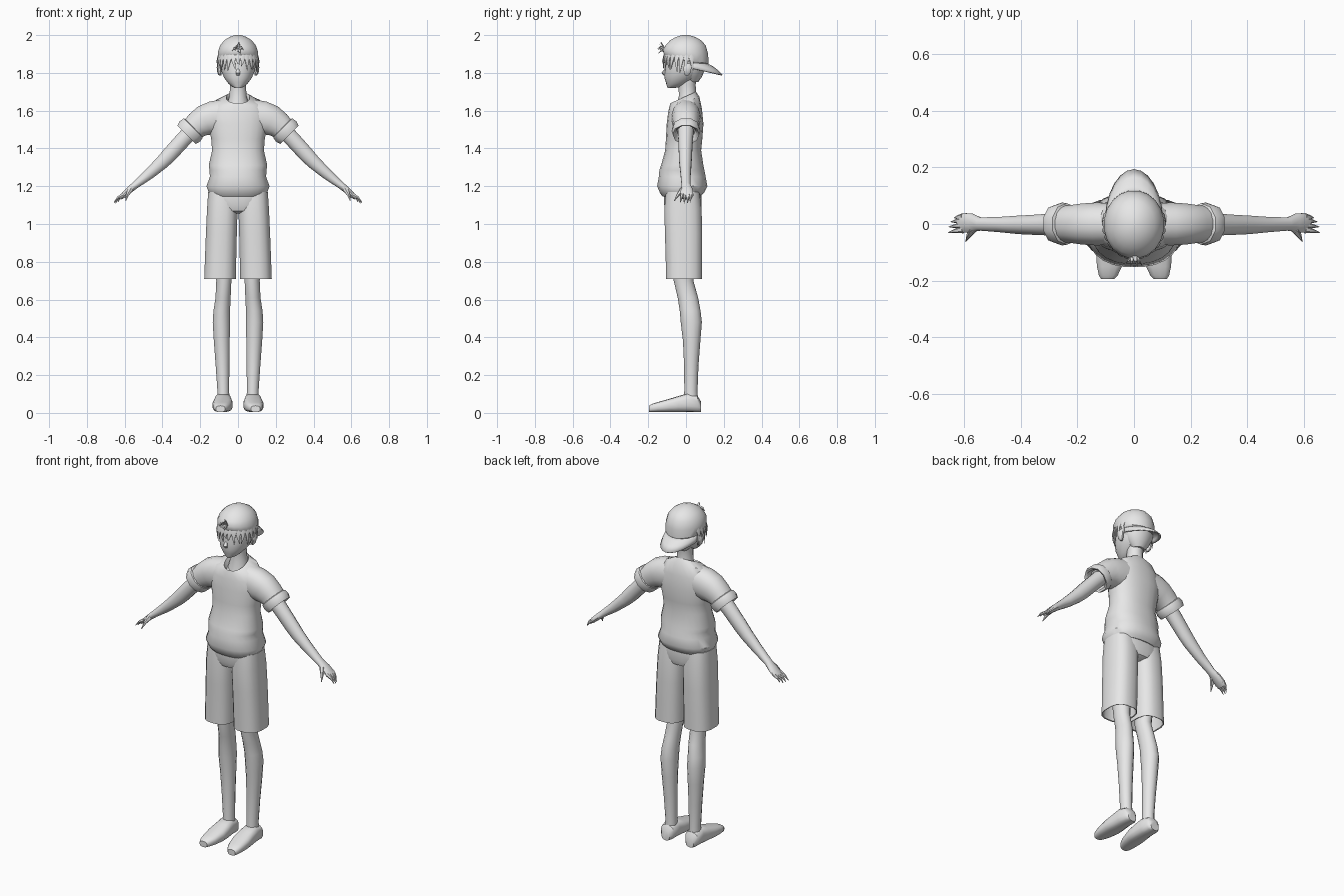
import bpy, bmesh, math, random
from mathutils import Vector

random.seed(4)
grey = bpy.data.materials.new("plain_grey")
grey.diffuse_color = (0.8, 0.8, 0.8, 1)
X, Y, Z = Vector((1, 0, 0)), Vector((0, 1, 0)), Vector((0, 0, 1))


def finish(name, bm, mirror=False, angle=40):
    bmesh.ops.recalc_face_normals(bm, faces=bm.faces)
    me = bpy.data.meshes.new(name)
    bm.to_mesh(me)
    bm.free()
    me.materials.append(grey)
    ob = bpy.data.objects.new(name, me)
    bpy.context.collection.objects.link(ob)
    bpy.ops.object.select_all(action='DESELECT')
    ob.select_set(True)
    bpy.context.view_layer.objects.active = ob
    bpy.ops.object.shade_smooth_by_angle(angle=math.radians(angle))
    if mirror:
        m = ob.modifiers.new("mirror", 'MIRROR')
        m.use_mirror_merge = False
    return ob


def add_loft(bm, rings, n=16, p=2.0):
    """Skin superellipse rings given as (centre, half-axis u, half-axis v)."""
    loops = []
    for c, u, v in rings:
        loop = []
        for i in range(n):
            a = 2 * math.pi * (i + 0.5) / n
            ca, sa = math.cos(a), math.sin(a)
            cu = math.copysign(abs(ca) ** (2 / p), ca)
            sv = math.copysign(abs(sa) ** (2 / p), sa)
            loop.append(bm.verts.new(Vector(c) + u * cu + v * sv))
        loops.append(loop)
    for a, b in zip(loops, loops[1:]):
        for i in range(n):
            j = (i + 1) % n
            bm.faces.new((a[i], a[j], b[j], b[i]))
    bm.faces.new(loops[0])
    bm.faces.new(loops[-1])


def loft(name, rings, n=16, p=2.0, mirror=False, angle=40):
    bm = bmesh.new()
    add_loft(bm, rings, n, p)
    return finish(name, bm, mirror, angle)


def upright(rows):
    """Rows of (x, y, z, rx, ry, tilt): horizontal rings, tilt raises the back."""
    return [((x, y, z), X * rx, (Y + Z * t) * ry) for x, y, z, rx, ry, t in rows]


def limb(rows):
    """Rows of (x, y, z, drop angle, r, ry): rings across a sideways limb."""
    out = []
    for x, y, z, d, r, ry in rows:
        a = math.radians(d)
        out.append(((x, y, z), Vector((math.sin(a), 0, math.cos(a))) * r, Y * ry))
    return out


def spike(bm, pts, r, flat=1.0, n=6):
    """Tapered strand through points."""
    pts = [Vector(q) for q in pts]
    rings = []
    for i, q in enumerate(pts):
        d = (pts[min(i + 1, len(pts) - 1)] - pts[max(i - 1, 0)]).normalized()
        side = d.cross(Vector((q.x, q.y, 0)) if flat < 1 else Y)
        u = side.normalized()
        k = r * (1 - 0.9 * i / (len(pts) - 1))
        rings.append((q, u * k, d.cross(u) * k * flat))
    add_loft(bm, rings, n)


# Shirt body
loft("shirt", upright([
    (0, -.01, 1.64, .05, .055, .5), (0, -.015, 1.67, .062, .068, .45),
    (0, -.008, 1.648, .12, .08, .3), (0, -.005, 1.60, .155, .09, .1),
    (0, -.005, 1.53, .158, .098, 0), (0, -.01, 1.45, .143, .097, 0),
    (0, -.015, 1.39, .138, .096, 0), (0, -.02, 1.31, .156, .113, 0),
    (0, -.022, 1.285, .152, .12, 0), (0, -.02, 1.25, .150, .125, 0),
    (0, -.02, 1.20, .168, .134, 0), (0, -.018, 1.165, .155, .118, .05),
    (0, -.018, 1.15, .145, .105, .05)]), 24, 2.3)

# Sleeves with rolled cuffs
loft("sleeve", limb([
    (.07, 0, 1.57, 5, .092, .075), (.13, 0, 1.562, 14, .09, .077),
    (.175, 0, 1.548, 26, .084, .074), (.215, 0, 1.525, 38, .072, .068),
    (.245, 0, 1.498, 45, .064, .065)]), 16, 2.2, True)
loft("sleeve_cuff", limb([
    (.232, 0, 1.513, 45, .058, .062), (.237, 0, 1.508, 45, .075, .073),
    (.254, 0, 1.491, 45, .08, .076), (.272, 0, 1.473, 45, .072, .07),
    (.268, 0, 1.477, 45, .06, .06), (.25, 0, 1.495, 45, .05, .05)]), 10, 2.2, True)

# Arms and hands
loft("arm", limb([
    (.22, 0, 1.52, 45, .045, .045), (.29, -.002, 1.447, 45, .043, .04),
    (.36, -.003, 1.37, 45, .042, .036), (.40, -.003, 1.328, 45, .038, .034),
    (.47, -.002, 1.265, 43, .03, .028), (.545, 0, 1.205, 42, .02, .024),
    (.575, .004, 1.18, 42, .018, .034), (.605, .004, 1.153, 45, .015, .036),
    (.622, .002, 1.137, 45, .01, .03)]), 12, 2, True)
bm = bmesh.new()
for y0, tip in ((-.02, (.657, -.03, 1.115)), (-.005, (.655, -.01, 1.11)),
                (.012, (.648, .008, 1.11)), (.026, (.636, .022, 1.115))):
    base = Vector((.605, y0, 1.155))
    t = Vector(tip)
    spike(bm, [base, base.lerp(t, .5) + Vector((.004, 0, .005)), t], .013)
spike(bm, [(.57, -.018, 1.183), (.585, -.042, 1.155), (.595, -.062, 1.122)], .016)
finish("fingers", bm, True)

# Shorts: hips and two open legs
loft("shorts_hips", upright([
    (0, -.018, 1.22, .14, .095, 0), (0, -.018, 1.16, .158, .1, 0),
    (0, -.016, 1.10, .160, .1, 0), (0, -.015, 1.07, .12, .09, 0),
    (0, -.012, 1.055, .03, .06, 0)]), 24, 2.4)
loft("shorts_leg", upright([
    (.08, -.018, 1.17, .079, .09, 0), (.083, -.016, 1.08, .082, .1, 0),
    (.088, -.013, .95, .083, .1, 0), (.092, -.011, .82, .084, .098, 0),
    (.095, -.01, .71, .085, .097, 0), (.095, -.01, .712, .079, .091, 0),
    (.092, -.011, .86, .074, .086, 0)]), 16, 2.6, True)

# Legs and feet
loft("leg", upright([
    (.082, -.012, .88, .055, .06, 0), (.075, -.013, .70, .041, .052, 0),
    (.079, .01, .61, .041, .054, 0), (.086, .022, .54, .045, .055, 0),
    (.088, .028, .48, .047, .056, 0), (.086, .03, .38, .043, .046, 0),
    (.082, .028, .25, .037, .038, 0), (.078, .026, .12, .032, .035, 0),
    (.078, .026, .05, .034, .038, 0)]), 14, 2, True)
foot = [(.08, .08, .026, .055), (.062, .08, .042, .085), (.01, .08, .046, .1),
        (-.04, .08, .051, .085), (-.09, .082, .054, .07),
        (-.15, .087, .045, .053), (-.182, .091, .034, .043), (-.195, .093, .024, .034)]
loft("foot", [((x, y, h / 2 + .004), X * w, Z * (h / 2)) for y, x, w, h in foot],
     14, 2.8, True)

# Neck and head
loft("neck", upright([
    (0, .005, 1.62, .062, .06, .2), (0, .008, 1.68, .046, .046, .1),
    (0, .006, 1.74, .043, .045, 0), (0, .01, 1.81, .055, .06, 0)]), 14)
loft("head", upright([
    (0, -.085, 1.72, .014, .012, 0), (0, -.072, 1.728, .032, .03, -.2),
    (0, -.052, 1.745, .052, .055, -.1), (0, -.028, 1.775, .075, .087, 0),
    (0, -.012, 1.81, .09, .102, 0), (0, -.005, 1.86, .098, .108, 0),
    (0, 0, 1.92, .095, .105, 0), (0, 0, 1.965, .06, .065, 0)]), 18, 2.1)
bm = bmesh.new()
add_loft(bm, [((0, -.105, 1.825), X * .007, Y * .006), ((0, -.118, 1.80), X * .012, Y * .013),
              ((0, -.11, 1.786), X * .009, Y * .008)], 8)
finish("nose", bm)
loft("ear", upright([
    (.093, .005, 1.785, .006, .008, 0), (.098, .006, 1.80, .012, .018, 0),
    (.102, .008, 1.83, .012, .024, 0), (.099, .008, 1.85, .006, .014, 0)]), 8, 2, True)

# Cap worn backwards, with its curved peak
loft("cap", upright([
    (0, .002, 1.86, .098, .108, -.2), (0, .001, 1.872, .107, .119, -.2),
    (0, -.002, 1.91, .107, .121, -.1), (0, -.002, 1.945, .096, .108, 0),
    (0, -.002, 1.972, .074, .084, 0), (0, -.002, 1.99, .046, .052, 0),
    (0, -.002, 2.0, .016, .018, 0)]), 20)
bm = bmesh.new()
grid = []
for i in range(13):
    a = math.radians(-84 + 14 * i)
    s, c = math.sin(a), math.cos(a)
    inner, outer = Vector((.1 * s, .108 * c, 1.853)), Vector((.104 * s, .194 * c, 1.83 - .04 * c))
    grid.append([bm.verts.new(inner.lerp(outer, k / 3) + Z * .008 * math.sin(math.pi * k / 3))
                 for k in range(4)])
for a, b in zip(grid, grid[1:]):
    for k in range(3):
        bm.faces.new((a[k], a[k + 1], b[k + 1], b[k]))
peak = finish("cap_peak", bm)
peak.modifiers.new("thickness", 'SOLIDIFY').thickness = .006

# Hair: back of the head, fringe strands and a tuft through the cap opening
loft("back_hair", upright([
    (0, .035, 1.752, .035, .03, 0), (0, .035, 1.78, .062, .05, 0),
    (0, .028, 1.82, .088, .073, 0), (0, .015, 1.88, .1, .1, 0)]), 14)
bm = bmesh.new()
for i in range(17):
    a = math.radians(-104 + 13 * i)
    s, c = math.sin(a), math.cos(a)
    tip = 1.835 - .035 * abs(s) + random.uniform(-.014, .012)
    lean = random.uniform(-.012, .012)
    spike(bm, [(.098 * s, -.11 * c, 1.895),
               (.109 * s, -.122 * c, 1.862),
               (.106 * s + lean * c, -.12 * c + lean * s, tip)], .019, .45)
finish("fringe", bm)
bm = bmesh.new()
for x, y, z in ((-.03, -.138, 1.925), (-.012, -.15, 1.935), (.008, -.142, 1.955),
                (.028, -.146, 1.93), (.012, -.15, 1.91)):
    spike(bm, [(x * .2, -.108, 1.92), (x * .7, -.132, z + .006), (x, y, z - .008)], .011, .5)
finish("hair_tuft", bm)
